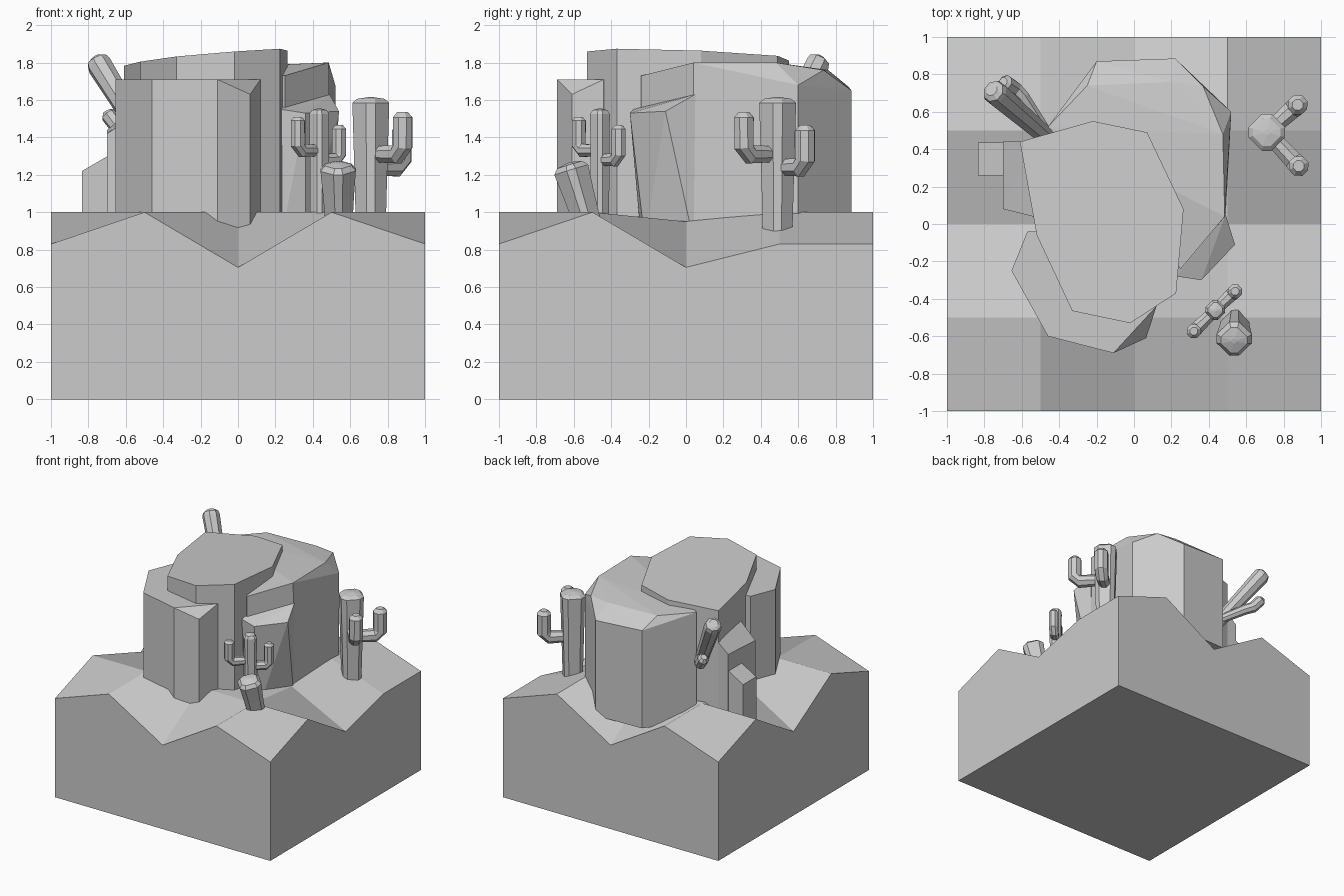
import bpy, bmesh, math
from mathutils import Vector

if "Cube" in bpy.data.objects:
    bpy.data.objects.remove(bpy.data.objects["Cube"])


def finish(bm, name):
    bmesh.ops.recalc_face_normals(bm, faces=bm.faces)
    me = bpy.data.meshes.new(name)
    bm.to_mesh(me)
    bm.free()
    ob = bpy.data.objects.new(name, me)
    bpy.context.collection.objects.link(ob)
    return ob


def rock(name, top, base=None, extra=(), z0=0.85):
    """Faceted rock: hull of a top outline, a base outline and extra points."""
    bm = bmesh.new()
    base = base or [p[:2] for p in top]
    for p in list(top) + [(x, y, z0) for x, y in base] + list(extra):
        bm.verts.new(p)
    res = bmesh.ops.convex_hull(bm, input=bm.verts)
    loose = [v for v in bm.verts if not v.link_faces]
    bmesh.ops.delete(bm, geom=loose, context='VERTS')
    bmesh.ops.dissolve_limit(bm, angle_limit=math.radians(2), verts=bm.verts, edges=bm.edges)
    return finish(bm, name)


# chamfered square cross-section, corners on the axes
def section(k=0.22):
    pts = []
    for i in range(4):
        a = i * math.pi / 2
        c, s = math.cos(a), math.sin(a)
        for t in (-k, k):
            x, y = 1 - abs(t) * 0.75, t
            pts.append((x * c - y * s, x * s + y * c))
    return pts


def tube(bm, path, radii, ring, ref):
    """Sweep a ring along a path, closed at both ends."""
    path = [Vector(p) for p in path]
    loops = []
    for i, p in enumerate(path):
        d = (path[min(i + 1, len(path) - 1)] - path[max(i - 1, 0)]).normalized()
        u = (ref - d * ref.dot(d)).normalized()
        v = d.cross(u)
        loops.append([bm.verts.new(p + (u * x + v * y) * radii[i]) for x, y in ring])
    n = len(ring)
    for a, b in zip(loops, loops[1:]):
        for j in range(n):
            bm.faces.new((a[j], a[(j + 1) % n], b[(j + 1) % n], b[j]))
    bm.faces.new(loops[0][::-1])
    bm.faces.new(loops[-1])


OCT = [(math.cos(math.pi * (i + .5) / 4), math.sin(math.pi * (i + .5) / 4)) for i in range(8)]


def column(bm, a, b, r0, r1, cap=0.03):
    a, b = Vector(a), Vector(b)
    d = (b - a).normalized()
    tube(bm, [a, a.lerp(b, .5), b - d * cap, b - d * cap * .3, b],
         [r0, (r0 + r1) / 2, r1, r1 * .75, r1 * .15], section(), Vector((1, 0, 0.001)))


def arm(bm, start, tip, z_low, z_top, r):
    """L-shaped cactus arm with a bevelled elbow and a rounded tip."""
    s, t = Vector((*start, z_low)), Vector((*tip, z_low))
    out = (t - s).normalized()
    up = Vector((0, 0, 1))
    path = [s, t - out * r * .7, t + up * r * .7, t + up * (z_top - z_low - r * .5),
            t + up * (z_top - z_low)]
    tube(bm, path, [r * .8, r * .95, r, r, r * .55], OCT, out.cross(up))


def cactus(name, x, y, z0, z1, r0, r1, arms, ar):
    bm = bmesh.new()
    column(bm, (x, y, z0), (x, y, z1), r0, r1)
    for tx, ty, zl, zt in arms:
        arm(bm, (x, y), (tx, ty), zl, zt, ar)
    return finish(bm, name)


# ground block: 5x5 grid of heights above a flat base
rows = [(.83, 1, .705, 1, .83),
        (1, 1, 1, 1, 1),
        (.705, 1, 1, .95, .705),
        (1, 1, 1, 1, .83),
        (.83, 1, .705, 1, .83)]
bm = bmesh.new()
g = [[bm.verts.new((-1 + i * .5, -1 + j * .5, rows[j][i])) for i in range(5)] for j in range(5)]
for j in range(4):
    for i in range(4):
        bm.faces.new((g[j][i], g[j][i + 1], g[j + 1][i + 1], g[j + 1][i]))
c = [bm.verts.new((x, y, 0)) for x, y in ((-1, -1), (1, -1), (1, 1), (-1, 1))]
edges = [g[0], [r[4] for r in g], g[4][::-1], [r[0] for r in g][::-1]]
for k, e in enumerate(edges):
    bm.faces.new([c[(k + 1) % 4], *e[::-1], c[k]])
bm.faces.new(c[::-1])
finish(bm, "ground")

# tallest rock with a gently tilted top
outline = [(-.61, .44), (-.22, .55), (.07, .49), (.265, .08), (.225, -.37),
           (-.02, -.53), (-.33, -.465), (-.52, -.06)]
rock("main_rock", [(x, y, 1.845 + .08 * x - .03 * y) for x, y in outline])

# front rock
rock("front_rock", [(-.46, -.6, 1.71), (-.11, -.69, 1.71), (.065, -.61, 1.63), (.12, -.44, 1.71),
                    (.05, -.3, 1.71), (-.4, -.04, 1.71), (-.57, -.04, 1.71), (-.655, -.25, 1.71)])

# back rock with sloping shoulders
rock("back_rock",
     [(.25, -.24, 1.73), (.485, .04, 1.8), (.475, .48, 1.8), (.37, .735, 1.76),
      (.2, .76, 1.76), (-.25, .74, 1.76), (-.46, .52, 1.76)],
     base=[(.25, -.24), (.49, .04), (.52, .6), (.22, .885), (-.2, .87), (-.46, .52)],
     extra=[(.52, .6, 1.68), (.22, .885, 1.65), (-.2, .87, 1.67)])

# leaning side rock
rock("side_rock", [(.49, .05, 1.63), (.54, -.11, 1.54), (.36, -.3, 1.53), (.23, -.28, 1.55), (.2, 0, 1.63)],
     base=[(.49, .04), (.36, -.22), (.23, -.24), (.2, 0)])

# stepped rocks on the left
rock("left_step_rock", [(-.7, .08, 1.42), (-.7, .44, 1.44), (-.53, .44, 1.58), (-.5, .03, 1.55)])
rock("left_low_rock", [(-.835, .26, 1.22), (-.835, .435, 1.22), (-.68, .435, 1.31), (-.68, .26, 1.31)])

# upright cacti
cactus("large_cactus", .71, .49, .9, 1.615, .095, .118,
       [(.875, .637, 1.24, 1.465), (.88, .31, 1.31, 1.535)], .056)
cactus("small_cactus", .435, -.46, .93, 1.555, .058, .063,
       [(.54, -.36, 1.28, 1.465), (.32, -.573, 1.33, 1.51)], .04)

# barrel cactus, leaning forward
bm = bmesh.new()
column(bm, (.54, -.52, .92), (.535, -.625, 1.265), .085, .113, .04)
finish(bm, "barrel_cactus")

# cactus growing out of the left wall
bm = bmesh.new()
ref = Vector((.6, .75, 0))
tube(bm, [(-.46, .46, 1.33), (-.74, .70, 1.785), (-.752, .71, 1.81), (-.76, .717, 1.822)],
     [.05, .068, .06, .035], OCT, ref)
tube(bm, [(-.48, .5, 1.38), (-.6, .68, 1.44), (-.64, .72, 1.455), (-.69, .755, 1.52), (-.7, .76, 1.54)],
     [.035, .042, .045, .045, .025], OCT, ref)
finish(bm, "wall_cactus")
